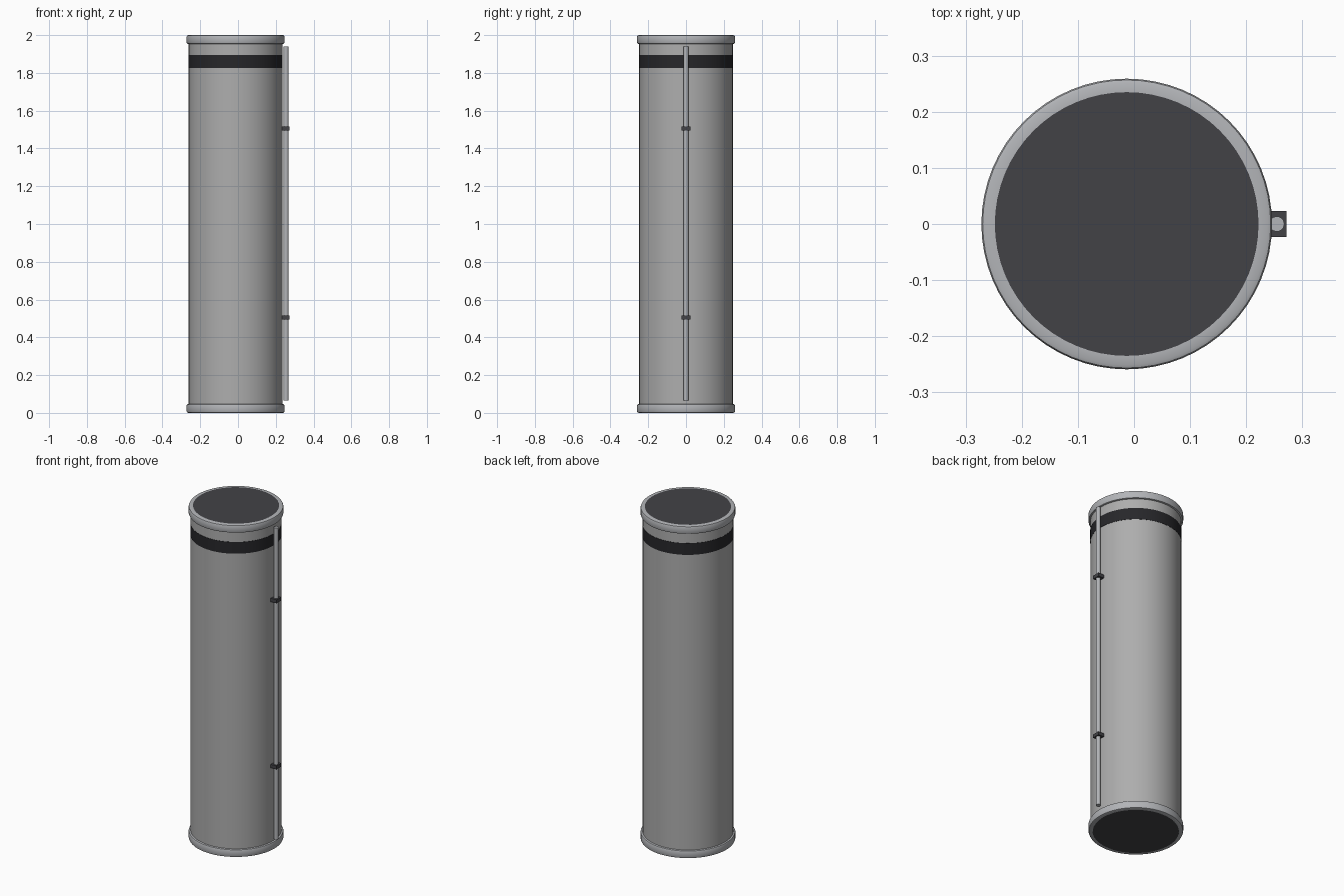
import bpy, math

if "Cube" in bpy.data.objects:
    bpy.data.objects.remove(bpy.data.objects["Cube"])

CX = -0.013   # axis of the big tube
SIDES = 64


def material(name, rgb):
    m = bpy.data.materials.new(name)
    m.diffuse_color = (*rgb, 1)
    m.use_nodes = True
    m.node_tree.nodes["Principled BSDF"].inputs["Base Color"].default_value = m.diffuse_color
    return m


dark = material("dark_rubber", (0.055, 0.055, 0.062))
black = material("black_paint", (0.02, 0.02, 0.023))
steel = material("steel", (0.45, 0.46, 0.48))
shell = material("shell_grey", (0.42, 0.42, 0.42))


def lathe(name, profile, mat, closed=False):
    """Revolve (radius, z) points about the tube axis."""
    n = len(profile)
    verts = [(CX + r * math.cos(2 * math.pi * i / SIDES),
              r * math.sin(2 * math.pi * i / SIDES), z)
             for i in range(SIDES) for r, z in profile]
    faces = []
    for i in range(SIDES):
        a, b = i * n, ((i + 1) % SIDES) * n
        for j in range(n if closed else n - 1):
            k = (j + 1) % n
            faces.append((a + j, b + j, b + k, a + k))
    if not closed:
        faces.append([i * n for i in reversed(range(SIDES))])
        faces.append([i * n + n - 1 for i in range(SIDES)])
    me = bpy.data.meshes.new(name)
    me.from_pydata(verts, [], faces)
    ob = bpy.data.objects.new(name, me)
    bpy.context.collection.objects.link(ob)
    finish(ob, mat)


def finish(ob, mat):
    ob.data.materials.append(mat)
    bpy.ops.object.select_all(action='DESELECT')
    ob.select_set(True)
    bpy.context.view_layer.objects.active = ob
    bpy.ops.object.shade_smooth_by_angle(angle=math.radians(35))


# Main tube and painted band
lathe("tube_body", [(0.248, 0.01), (0.248, 1.99)], shell)
lathe("painted_band", [(0.2395, 1.825), (0.2495, 1.825), (0.2495, 1.895), (0.2395, 1.895)],
      black, closed=True)

# End rims and caps, top and bottom
for end, z0, z1 in (("bottom", 0.0, 0.047), ("top", 1.953, 2.0)):
    b = 0.008
    lathe(end + "_rim", [(0.235, z0), (0.259 - b, z0), (0.2566, z0 + 0.0024), (0.259, z0 + b),
                         (0.259, z1 - b), (0.2566, z1 - 0.0024), (0.259 - b, z1), (0.235, z1)],
          steel, closed=True)
    c0, c1 = (0.0, 0.02) if end == "bottom" else (1.98, 2.0)
    lathe(end + "_cap", [(0.236, c0), (0.236, c1)], dark)

# Conduit running up the right side
bpy.ops.mesh.primitive_cylinder_add(vertices=24, radius=0.0134, depth=1.875,
                                    location=(0.2545, 0, 1.0025))
conduit = bpy.context.object
conduit.name = "conduit"
finish(conduit, steel)

# Clamps holding the conduit
for i, z in enumerate((0.505, 1.505)):
    bpy.ops.mesh.primitive_cube_add(size=1, location=(0.2495, 0, z))
    clamp = bpy.context.object
    clamp.name = f"clamp_{i + 1}"
    clamp.scale = (0.045, 0.046, 0.021)
    bpy.ops.object.transform_apply(location=False, rotation=False, scale=True)
    finish(clamp, dark)
